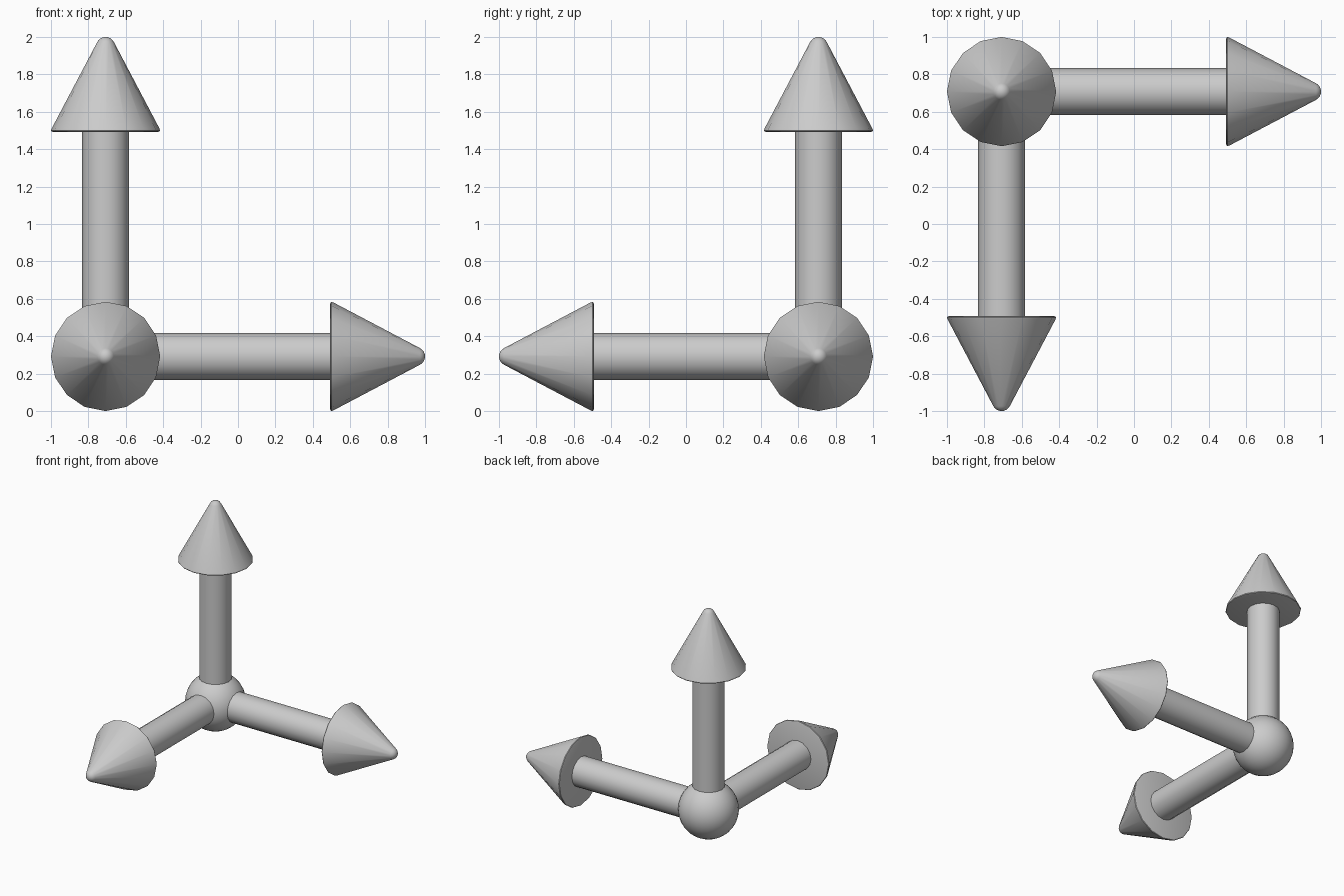
import bpy, bmesh, math
from mathutils import Matrix, Vector

if "Cube" in bpy.data.objects:
    bpy.data.objects.remove(bpy.data.objects["Cube"])

SIDES = 16
HUB = Vector((-0.708, 0.708, 0.292))
TIP_R, TIP_Z = 0.05, 1.658


def revolve(name, profile, rotation):
    """Spin a (radius, height) profile about z, then aim it along an axis from the hub."""
    bm = bmesh.new()
    rings = []
    for r, h in profile:
        if r == 0:
            rings.append([bm.verts.new((0, 0, h))] * SIDES)
        else:
            rings.append([bm.verts.new((r * math.cos(math.tau * i / SIDES),
                                        r * math.sin(math.tau * i / SIDES), h))
                          for i in range(SIDES)])
    for a, b in zip(rings, rings[1:]):
        for i in range(SIDES):
            j = (i + 1) % SIDES
            bm.faces.new(list(dict.fromkeys((a[i], a[j], b[j], b[i]))))
    bmesh.ops.recalc_face_normals(bm, faces=bm.faces)
    bm.transform(Matrix.Translation(HUB) @ rotation)
    mesh = bpy.data.meshes.new(name)
    bm.to_mesh(mesh)
    bm.free()
    obj = bpy.data.objects.new(name, mesh)
    bpy.context.collection.objects.link(obj)
    smooth(obj)


def smooth(obj):
    bpy.ops.object.select_all(action='DESELECT')
    obj.select_set(True)
    bpy.context.view_layer.objects.active = obj
    bpy.ops.object.shade_smooth_by_angle(angle=math.radians(40))


# Arrow head: flat base, slightly rounded rim, rounded tip
head = [(0, 1.2), (0.279, 1.2), (0.289, 1.203), (0.292, 1.208), (0.288, 1.219)]
head += [(TIP_R * math.cos(math.radians(a)), TIP_Z + TIP_R * math.sin(math.radians(a)))
         for a in (28, 44, 60, 75)]
head.append((0, TIP_Z + TIP_R))

# Shaft runs from just inside the hub to the head
shaft = [(0.125, 0.19), (0.125, 1.2)]

# Three arrows: right, front and up
for label, rot in (("right", Matrix.Rotation(math.pi / 2, 4, 'Y')),
                   ("front", Matrix.Rotation(math.pi / 2, 4, 'X')),
                   ("up", Matrix.Identity(4))):
    revolve(label + "_shaft", shaft, rot)
    revolve(label + "_arrow_head", head, rot)

# Hub ball
bpy.ops.mesh.primitive_uv_sphere_add(segments=32, ring_count=16, radius=0.235, location=HUB)
hub = bpy.context.object
hub.name = "hub_ball"
smooth(hub)
